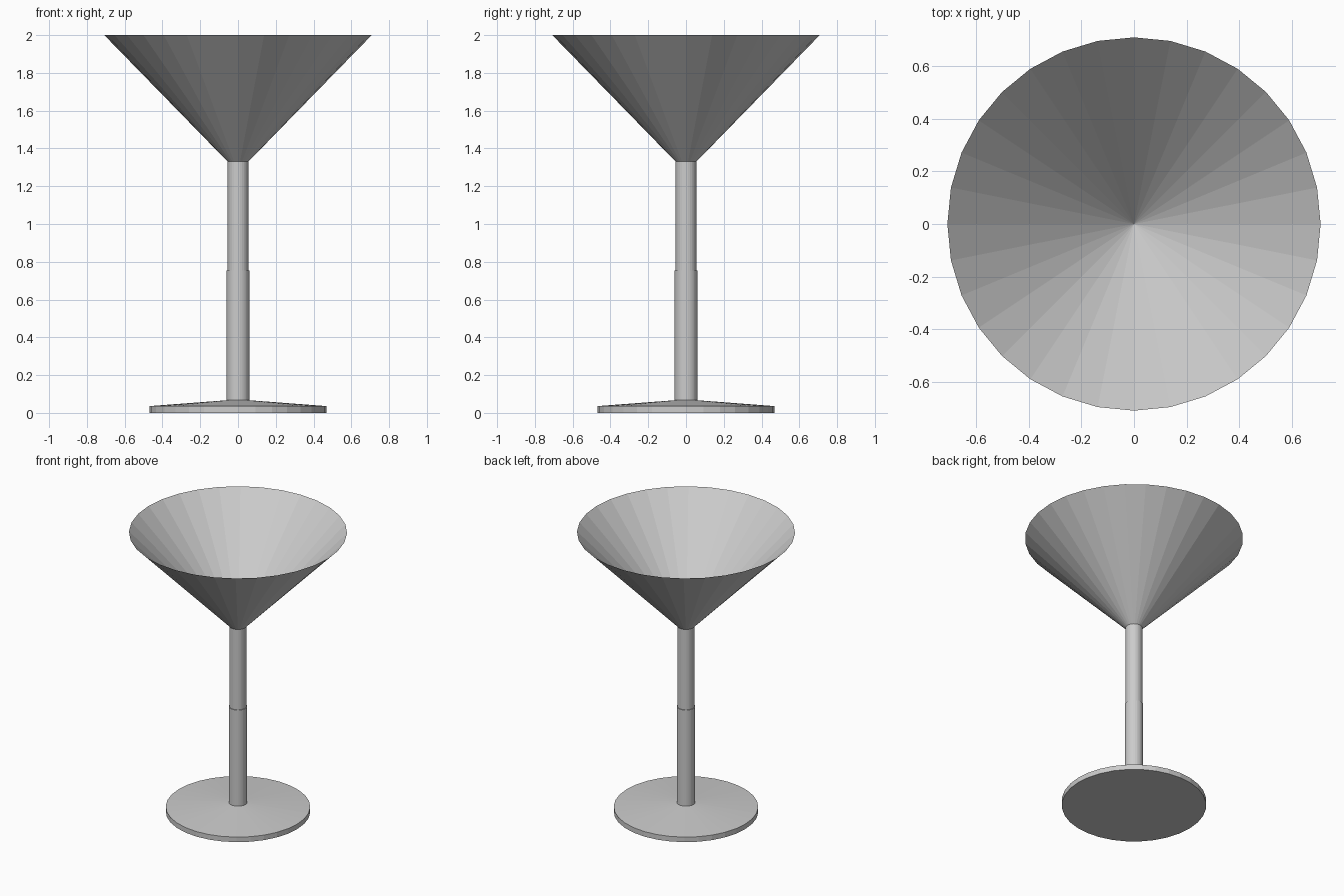
import bpy, bmesh
from math import cos, sin, tau

if "Cube" in bpy.data.objects:
    bpy.data.objects.remove(bpy.data.objects["Cube"])

SIDES = 32


def lathe(name, profile):
    """Spin a (radius, height) profile around z with flat facets."""
    bm = bmesh.new()
    rings = []
    for r, z in profile:
        n = SIDES if r > 0 else 1
        rings.append([bm.verts.new((r * cos(tau * i / SIDES), r * sin(tau * i / SIDES), z))
                      for i in range(n)])
    for a, b in zip(rings, rings[1:]):
        for i in range(SIDES):
            j = (i + 1) % SIDES
            quad = [a[i % len(a)], a[j % len(a)], b[j % len(b)], b[i % len(b)]]
            bm.faces.new(list(dict.fromkeys(quad)))
    mesh = bpy.data.meshes.new(name)
    bm.to_mesh(mesh)
    bm.free()
    obj = bpy.data.objects.new(name, mesh)
    bpy.context.collection.objects.link(obj)
    return obj


# Round foot with a gently sloping top
lathe("foot", [(0, 0), (0.469, 0), (0.469, 0.036), (0.06, 0.067)])

# Stem with a slight step at mid height, open under the bowl
lathe("stem", [(0.06, 0.067), (0.06, 0.755), (0.055, 0.755), (0.055, 1.33)])

# Thin conical bowl, its tip sunk into the stem
lathe("bowl", [(0, 1.274), (0.708, 2.0)])
